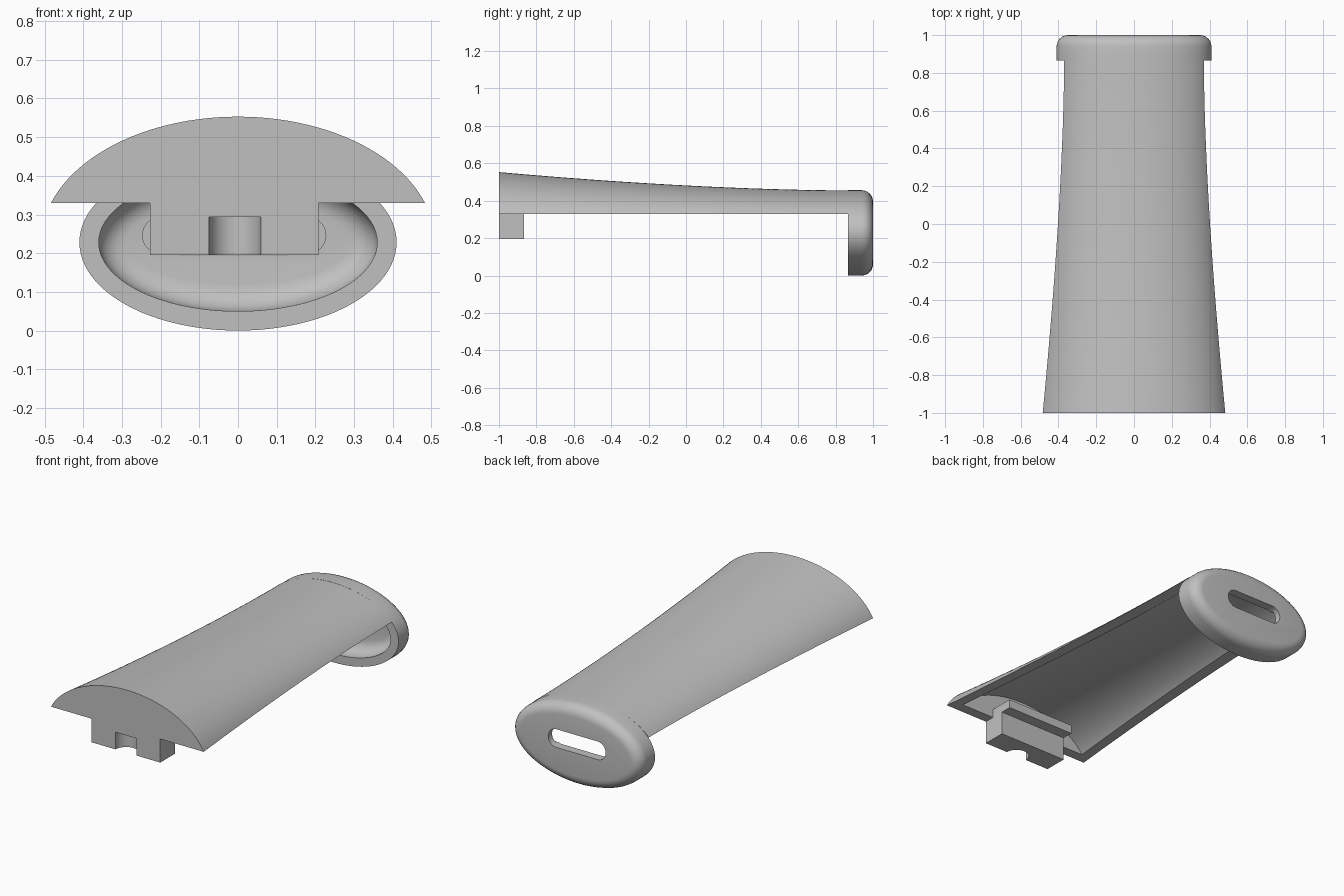
import bpy, bmesh, math

cube = bpy.data.objects.get("Cube")
if cube:
    bpy.data.objects.remove(cube, do_unlink=True)

grey = bpy.data.materials.new("plain grey")
grey.use_nodes = True
COLOUR = (0.53, 0.53, 0.53, 1)
grey.diffuse_color = COLOUR
grey.node_tree.nodes["Principled BSDF"].inputs["Base Color"].default_value = COLOUR

AXIS_Z, RIM_Z, WALL = 0.228, 0.33, 0.05
CAP_Y = 0.865


def finish(bm, name):
    bmesh.ops.recalc_face_normals(bm, faces=bm.faces)
    mesh = bpy.data.meshes.new(name)
    bm.to_mesh(mesh)
    bm.free()
    mesh.materials.append(grey)
    obj = bpy.data.objects.new(name, mesh)
    bpy.context.collection.objects.link(obj)
    return obj


def activate(obj):
    bpy.ops.object.select_all(action='DESELECT')
    obj.select_set(True)
    bpy.context.view_layer.objects.active = obj


def smooth(obj):
    activate(obj)
    bpy.ops.object.shade_smooth_by_angle(angle=math.radians(30))


def cut(obj, cutter):
    cutter.hide_render = True
    mod = obj.modifiers.new("cut", 'BOOLEAN')
    mod.operation = 'DIFFERENCE'
    mod.solver = 'EXACT'
    mod.object = cutter
    activate(obj)
    bpy.ops.object.modifier_apply(modifier=mod.name)
    bpy.data.objects.remove(cutter, do_unlink=True)


def box(name, x0, x1, y0, y1, z0, z1):
    bm = bmesh.new()
    bmesh.ops.create_cube(bm, size=1)
    for v in bm.verts:
        v.co.x = x0 if v.co.x < 0 else x1
        v.co.y = y0 if v.co.y < 0 else y1
        v.co.z = z0 if v.co.z < 0 else z1
    return finish(bm, name)


def prism(name, outline, offset):
    """Extrude a closed outline of 3D points by an offset vector."""
    bm = bmesh.new()
    face = bm.faces.new([bm.verts.new(p) for p in outline])
    geom = bmesh.ops.extrude_face_region(bm, geom=[face])["geom"]
    moved = [g for g in geom if isinstance(g, bmesh.types.BMVert)]
    bmesh.ops.translate(bm, verts=moved, vec=offset)
    return finish(bm, name)


def slot(name, half, radius, y0, y1):
    """Rounded slot cutter along x."""
    pts = []
    for side, start in ((1, -90), (-1, 90)):
        for i in range(17):
            a = math.radians(start + i * 180 / 16)
            pts.append((-0.01 + side * half + radius * math.cos(a), y0,
                        0.246 + radius * math.sin(a)))
    return prism(name, pts, (0, y1 - y0, 0))


# Handle shell: lofted elliptical arcs with a hollow underside and a front wall
def arc(y, inset):
    t = max(0, (CAP_Y - y) / (1 + CAP_Y)) ** 1.7
    a, b = 0.414 + 0.095 * t - inset, 0.227 + 0.098 * t - inset
    low = math.asin((RIM_Z - AXIS_Z) / b)
    n = 48
    angles = [low + (math.pi - 2 * low) * i / n for i in range(n + 1)]
    return [(a * math.cos(k), y, AXIS_Z + b * math.sin(k)) for k in angles]


bm = bmesh.new()
rows = 28
ys = [-1 + (1 + CAP_Y) * j / rows for j in range(rows + 1)]
outer = [[bm.verts.new(p) for p in arc(y, 0)] for y in ys]
inner = [[bm.verts.new(p) for p in arc(max(y, -0.94), WALL)] for y in ys]
for j in range(rows):
    for grid in (outer, inner):
        for i in range(len(grid[0]) - 1):
            bm.faces.new((grid[j][i], grid[j][i + 1], grid[j + 1][i + 1], grid[j + 1][i]))
    for e in (0, -1):
        bm.faces.new((outer[j][e], outer[j + 1][e], inner[j + 1][e], inner[j][e]))
bm.faces.new(outer[0])
bm.faces.new(inner[0])
bm.faces.new((outer[0][0], outer[0][-1], inner[0][-1], inner[0][0]))
# The two rows nearest the wall share one position
bmesh.ops.remove_doubles(bm, verts=bm.verts, dist=0.0001)
smooth(finish(bm, "handle_shell"))

# End cap: rounded elliptical cup, from the inner floor round the rim to the back
quarter = [math.radians(15 * i) for i in range(7)]
profile = [(0.88 + 0.07 * math.cos(k), WALL + 0.07 - 0.07 * math.sin(k)) for k in quarter]
profile += [(CAP_Y, WALL), (CAP_Y, 0)]
profile += [(0.94 + 0.06 * math.sin(k), 0.06 - 0.06 * math.cos(k)) for k in quarter]
bm = bmesh.new()
n = 96
rings = []
for y, inset in profile:
    turn = [2 * math.pi * i / n for i in range(n)]
    rings.append([bm.verts.new(((0.41 - inset) * math.cos(k), y,
                                AXIS_Z + (0.228 - inset) * math.sin(k))) for k in turn])
for p, q in zip(rings, rings[1:]):
    for i in range(n):
        m = (i + 1) % n
        bm.faces.new((p[i], p[m], q[m], q[i]))
bm.faces.new(rings[0])
bm.faces.new(rings[-1])
cap = finish(bm, "end_cap")
cut(cap, slot("slot_cutter", 0.13, 0.052, 0.9, 1.1))
cut(cap, slot("pocket_cutter", 0.19, 0.047, 0.9, 0.965))
smooth(cap)

# Front tab with a half-round notch, and the ledge behind it
tab = box("front_tab", -0.228, 0.208, -1, -0.865, 0.195, RIM_Z)
circle = [2 * math.pi * i / 48 for i in range(48)]
cut(tab, prism("notch_cutter", [(-0.008 + 0.067 * math.cos(k), -1 + 0.067 * math.sin(k), 0.1)
                                for k in circle], (0, 0, 0.193)))
smooth(tab)
box("tab_ledge", -0.228, 0.208, -0.94, -0.8, RIM_Z, 0.38)
